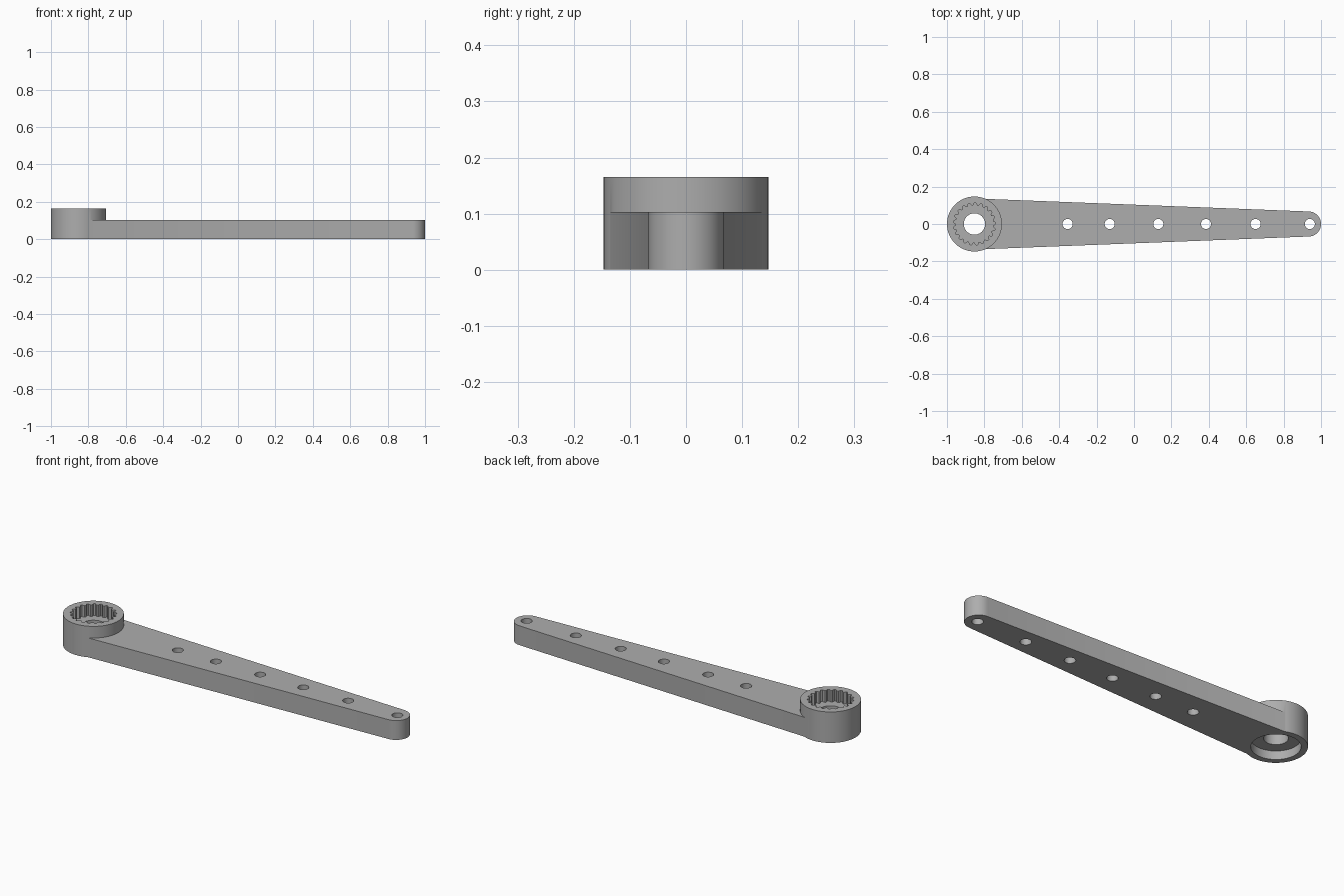
import bpy, bmesh
from math import cos, sin, pi, radians

cube = bpy.data.objects.get("Cube")
if cube:
    bpy.data.objects.remove(cube)

HUB_X, HUB_R, HUB_H = -0.853, 0.147, 0.165
TIP_X, TIP_R, ARM_H = 0.933, 0.067, 0.103

grey = bpy.data.materials.new("grey plastic")
grey.use_nodes = True
colour = (0.42, 0.42, 0.42, 1)
grey.diffuse_color = colour
grey.node_tree.nodes["Principled BSDF"].inputs["Base Color"].default_value = colour


def arc(x, r, n, start=0.0, sweep=2 * pi, closed=True):
    steps = n if closed else n + 1
    return [(x + r * cos(start + sweep * i / n), r * sin(start + sweep * i / n))
            for i in range(steps)]


def prism(name, outline, z0, z1):
    """Extrude a flat outline between two heights."""
    bm = bmesh.new()
    base = bm.faces.new([bm.verts.new((x, y, z0)) for x, y in outline])
    top = bmesh.ops.extrude_face_region(bm, geom=[base])["geom"]
    bmesh.ops.translate(bm, vec=(0, 0, z1 - z0),
                        verts=[v for v in top if isinstance(v, bmesh.types.BMVert)])
    bmesh.ops.recalc_face_normals(bm, faces=bm.faces)
    mesh = bpy.data.meshes.new(name)
    bm.to_mesh(mesh)
    bm.free()
    mesh.materials.append(grey)
    ob = bpy.data.objects.new(name, mesh)
    bpy.context.collection.objects.link(ob)
    return ob


def combine(target, tool, operation):
    """Apply a boolean and discard the tool."""
    bpy.context.view_layer.objects.active = target
    mod = target.modifiers.new("boolean", "BOOLEAN")
    mod.operation, mod.solver, mod.object = operation, "EXACT", tool
    bpy.ops.object.modifier_apply(modifier=mod.name)
    bpy.data.objects.remove(tool)


# Round hub joined to the tapered arm
horn = prism("servo_arm", arc(HUB_X, HUB_R, 64), 0, HUB_H)
taper = [(-0.85, 0.1365), (-0.85, -0.1365)]
taper += arc(TIP_X, TIP_R, 24, -pi / 2, pi, closed=False)
combine(horn, prism("arm", taper, 0, ARM_H), "UNION")

# Toothed socket in the top of the hub
TEETH = 21
socket = []
for i in range(TEETH * 4):
    r = 0.113 if i % 4 < 2 else 0.1
    a = 2 * pi * i / (TEETH * 4)
    socket.append((HUB_X + r * cos(a), r * sin(a)))
combine(horn, prism("socket", socket, ARM_H, 0.3), "DIFFERENCE")

# Recess under the hub and the screw hole through its web
combine(horn, prism("recess", arc(HUB_X, 0.116, 64), -0.1, 0.045), "DIFFERENCE")
combine(horn, prism("screw_hole", arc(HUB_X, 0.057, 48), -0.1, 0.3), "DIFFERENCE")

# Row of linkage holes along the arm
for x in (-0.355, -0.13, 0.13, 0.385, 0.65, 0.94):
    combine(horn, prism("link_hole", arc(x, 0.027, 32), -0.1, 0.3), "DIFFERENCE")

bpy.ops.object.select_all(action="DESELECT")
horn.select_set(True)
bpy.context.view_layer.objects.active = horn
bpy.ops.object.shade_smooth_by_angle(angle=radians(30))
